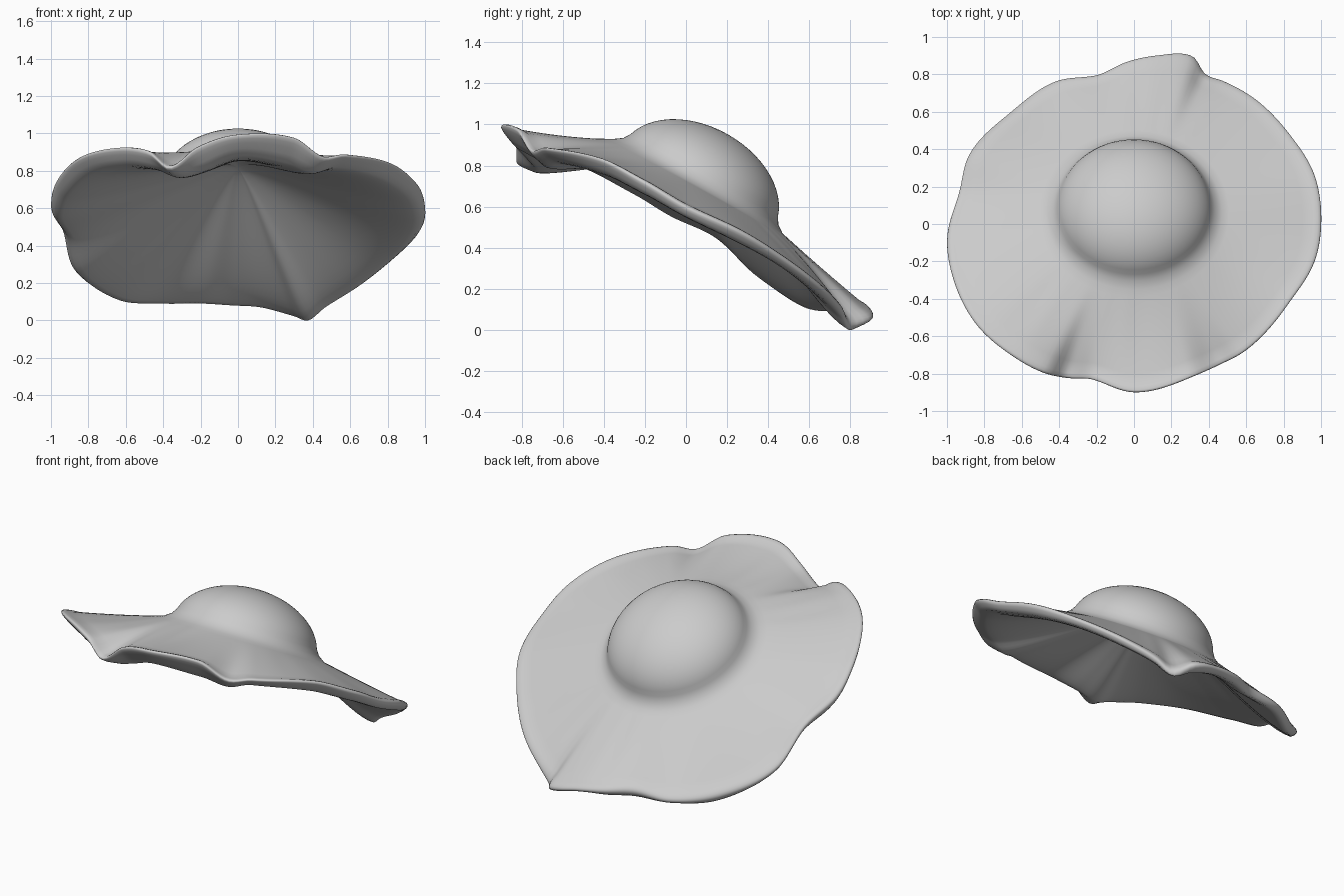
import bpy, bmesh, math
from mathutils import Vector

if "Cube" in bpy.data.objects:
    bpy.data.objects.remove(bpy.data.objects["Cube"])

SEG = 216
# Rim rows: angle, crest radius, crest height, lip radius, lip height
RIM = [
    (0, 1.0, .60, .97, .55), (15, 1.0, .48, .96, .43), (30, .96, .345, .93, .31),
    (46, .93, .20, .90, .17), (58, .90, .10, .88, .07), (64.5, .885, .04, .875, .0),
    (71, .95, .055, .90, .025), (82, .91, .095, .87, .07), (92, .87, .115, .84, .08),
    (104, .82, .13, .80, .09), (119, .87, .12, .84, .09), (138, .89, .155, .86, .11),
    (157, .955, .29, .92, .25), (170, .95, .49, .92, .44), (184, 1.0, .61, .97, .55),
    (195, 1.01, .73, .97, .66), (212, 1.0, .865, .94, .79), (227, .96, .915, .90, .83),
    (239, .93, .895, .86, .81), (246, .90, .81, .80, .765), (255, .86, .91, .77, .80),
    (270, .90, .985, .82, .88), (290, .875, .965, .79, .84), (301, .88, .865, .79, .79),
    (310, .90, .88, .83, .82), (333, .93, .83, .88, .76), (348, .985, .72, .95, .66),
]


def rim_at(deg):
    """Smooth closed interpolation of the rim rows."""
    deg %= 360
    n = len(RIM)

    def row(i):
        r = RIM[i % n]
        return (r[0] + 360 * (i // n),) + r[1:]
    i = max(k for k in range(n) if RIM[k][0] <= deg)
    a, b, c, d = (row(i + k) for k in (-1, 0, 1, 2))
    h = c[0] - b[0]
    t = (deg - b[0]) / h
    out = []
    for k in range(1, 5):
        m0 = (c[k] - a[k]) / (c[0] - a[0]) * h
        m1 = (d[k] - b[k]) / (d[0] - b[0]) * h
        out.append((2*t**3 - 3*t*t + 1) * b[k] + (t**3 - 2*t*t + t) * m0
                   + (3*t*t - 2*t**3) * c[k] + (t**3 - t*t) * m1)
    return out


# Tilted frame of the crown
TILT = math.radians(29.3)
CENTRE = Vector((0, .06, .70))
U = Vector((1, 0, 0))
V = Vector((0, math.cos(TILT), -math.sin(TILT)))
W = Vector((0, math.sin(TILT), math.cos(TILT)))
R, H = .42, .29
APEX = CENTRE + W * .13          # top of the hollow underneath


def radial_line(deg):
    """Crown, brim, rolled rim and underside along one direction."""
    a = math.radians(deg)
    out = U * math.cos(a) + V * math.sin(a)
    flat = Vector((math.cos(a), math.sin(a), 0))
    up = Vector((0, 0, 1))
    pts = []
    # domed crown
    for i in range(1, 14):
        e = math.radians(90 - 6 * i)
        pts.append(CENTRE + out * R * math.cos(e) + W * H * math.sin(e))
    # small flare where the crown meets the brim
    pts.append(CENTRE + out * (R + .012) + W * .027)
    base = CENTRE + out * (R + .05)
    rc, zc, re, ze = rim_at(deg)
    crest = flat * rc + up * zc
    lip = flat * re + up * ze
    # brim: folds fade out towards the crown
    near = [rim_at(deg + d) for d in (-24, -12, 0, 12, 24)]
    soft = flat * (sum(r[0] for r in near) / 5) + up * (sum(r[1] for r in near) / 5)
    brim = []
    for i in range(13):
        t = .89 * i / 12
        brim.append(base.lerp(soft.lerp(crest, t), t))
    pts += brim
    # rolled rim passing through the crest
    start = pts[-1]
    ctrl = crest * 2 - (start + lip) * .5
    for i in range(1, 9):
        t = i / 8
        pts.append(start * (1-t)**2 + ctrl * 2*t*(1-t) + lip * t*t)
    # bell-shaped underside, kept below the brim
    p1 = lip.lerp(base, .35) - W * .09
    p2 = APEX + out * .15
    for i in range(1, 18):
        t = i / 18
        p = lip * (1-t)**3 + p1 * 3*t*(1-t)**2 + p2 * 3*t*t*(1-t) + APEX * t**3
        for q, r in zip(brim, brim[1:]):
            d0, d1, d = ((v - CENTRE).dot(out) for v in (q, r, p))
            if d0 <= d <= d1:
                limit = (q.lerp(r, (d - d0) / (d1 - d0)) - CENTRE).dot(W) - .02
                p -= W * max(0, (p - CENTRE).dot(W) - limit)
                break
        pts.append(p)
    return pts


bm = bmesh.new()
top = bm.verts.new(CENTRE + W * H)
apex = bm.verts.new(APEX)
lines = [[bm.verts.new(p) for p in radial_line(360 * s / SEG)] for s in range(SEG)]
for s in range(SEG):
    a, b = lines[s], lines[(s + 1) % SEG]
    bm.faces.new((top, a[0], b[0]))
    bm.faces.new((apex, b[-1], a[-1]))
    for i in range(len(a) - 1):
        bm.faces.new((a[i], a[i+1], b[i+1], b[i]))
for f in bm.faces:
    f.smooth = True

mesh = bpy.data.meshes.new("floppy_hat")
bm.to_mesh(mesh)
bm.free()
hat = bpy.data.objects.new("floppy_hat", mesh)
bpy.context.collection.objects.link(hat)

felt = bpy.data.materials.new("light_grey_felt")
felt.diffuse_color = (.6, .6, .6, 1)
felt.use_nodes = True
felt.node_tree.nodes["Principled BSDF"].inputs["Base Color"].default_value = felt.diffuse_color
mesh.materials.append(felt)
